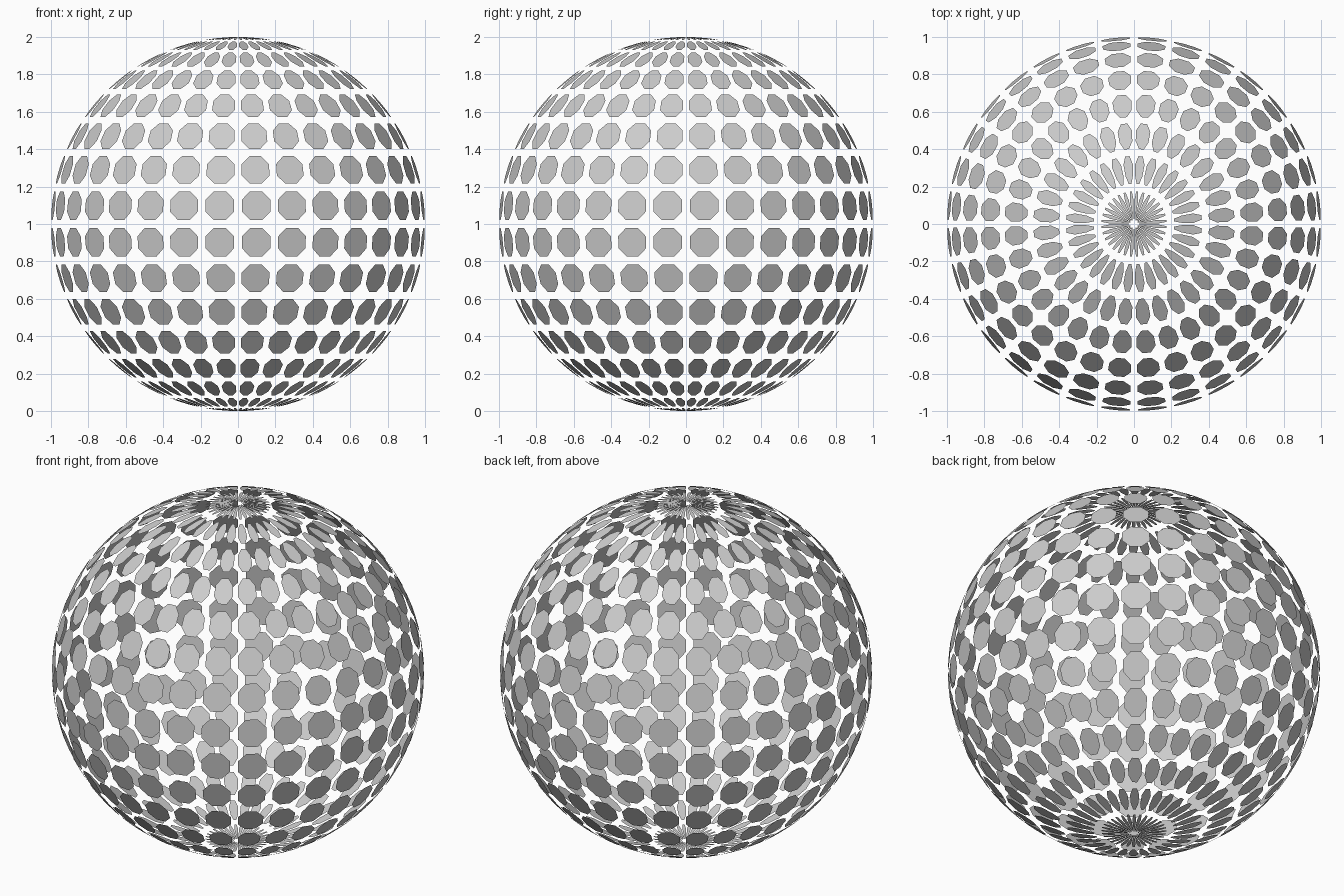
import bpy, bmesh
from math import pi, sin, cos
from mathutils import Vector

if "Cube" in bpy.data.objects:
    bpy.data.objects.remove(bpy.data.objects["Cube"])

COLS, ROWS = 32, 16      # grid of panels around and up the sphere
STEP = pi / ROWS         # angular size of one cell (11.25 degrees)
FILL = 0.79              # panel width as a share of its cell
RADIUS = 1.0

# unit octagon with flat sides facing up, down, left and right
R8 = FILL / 2 / cos(pi / 8)
OCTAGON = [(R8 * cos(pi / 8 + k * pi / 4), R8 * sin(pi / 8 + k * pi / 4)) for k in range(8)]


def on_sphere(lon, lat):
    return Vector((cos(lat) * cos(lon), cos(lat) * sin(lon), sin(lat))) * RADIUS + Vector((0, 0, RADIUS))


# one flat octagonal panel in the middle of every cell
bm = bmesh.new()
for row in range(ROWS):
    lat = -pi / 2 + (row + 0.5) * STEP
    for col in range(COLS):
        lon = (col + 0.5) * STEP
        bm.faces.new([bm.verts.new(on_sphere(lon + u * STEP, lat + v * STEP)) for u, v in OCTAGON])

mesh = bpy.data.meshes.new("octagon_panel_sphere")
bm.to_mesh(mesh)
bm.free()
sphere = bpy.data.objects.new("octagon_panel_sphere", mesh)
bpy.context.collection.objects.link(sphere)
